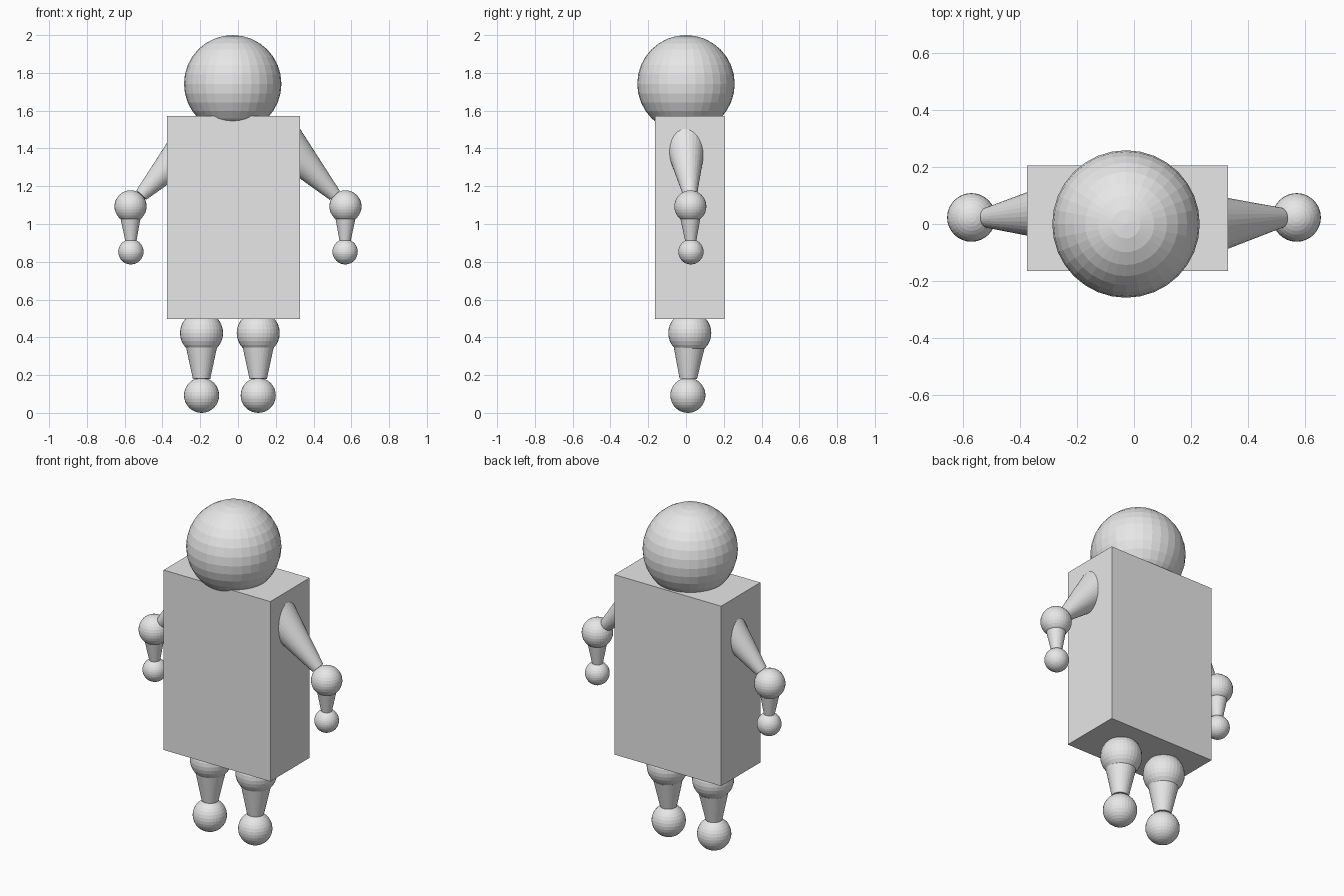
import bpy
from mathutils import Vector

if "Cube" in bpy.data.objects:
    bpy.data.objects.remove(bpy.data.objects["Cube"])

grey = bpy.data.materials.new("plain grey")
grey.diffuse_color = (0.8, 0.8, 0.8, 1)
grey.use_nodes = True
grey.node_tree.nodes["Principled BSDF"].inputs["Base Color"].default_value = grey.diffuse_color


def finish(name):
    ob = bpy.context.object
    ob.name = name
    ob.data.materials.clear()
    ob.data.materials.append(grey)
    return ob


def ball(name, centre, radius):
    bpy.ops.mesh.primitive_uv_sphere_add(segments=32, ring_count=16, radius=radius, location=centre)
    return finish(name)


def taper(name, start, end, r_start, r_end):
    """Flat-shaded truncated cone between two points."""
    a, b = Vector(start), Vector(end)
    bpy.ops.mesh.primitive_cone_add(vertices=32, radius1=r_start, radius2=r_end,
                                    depth=(b - a).length, location=(a + b) / 2)
    ob = finish(name)
    ob.rotation_mode = 'QUATERNION'
    ob.rotation_quaternion = Vector((0, 0, 1)).rotation_difference(b - a)
    return ob


# Torso block and head
lo, hi = Vector((-0.375, -0.165, 0.498)), Vector((0.329, 0.205, 1.571))
bpy.ops.mesh.primitive_cube_add(size=1, location=(lo + hi) / 2)
finish("torso").scale = hi - lo
ball("head", (-0.028, 0.0, 1.742), 0.258)

for side, s, shoulder_y, leg_x in (("left", -1, 0.044, -0.193), ("right", 1, -0.003, 0.107)):
    # Arm: tapered upper arm, elbow, forearm, hand
    taper(side + "_upper_arm", (s * 0.25, shoulder_y, 1.428), (s * 0.512, 0.022, 1.153), 0.109, 0.036)
    ball(side + "_elbow", (s * 0.569, 0.023, 1.093), 0.085)
    taper(side + "_forearm", (s * 0.569, 0.023, 1.04), (s * 0.567, 0.025, 0.913), 0.055, 0.030)
    ball(side + "_hand", (s * 0.567, 0.026, 0.853), 0.067)

    # Leg: knee, tapered shin, foot
    ball(side + "_knee", (leg_x, 0.02, 0.423), 0.114)
    taper(side + "_shin", (leg_x, 0.017, 0.352), (leg_x, 0.012, 0.180), 0.083, 0.046)
    ball(side + "_foot", (leg_x, 0.01, 0.093), 0.093)
